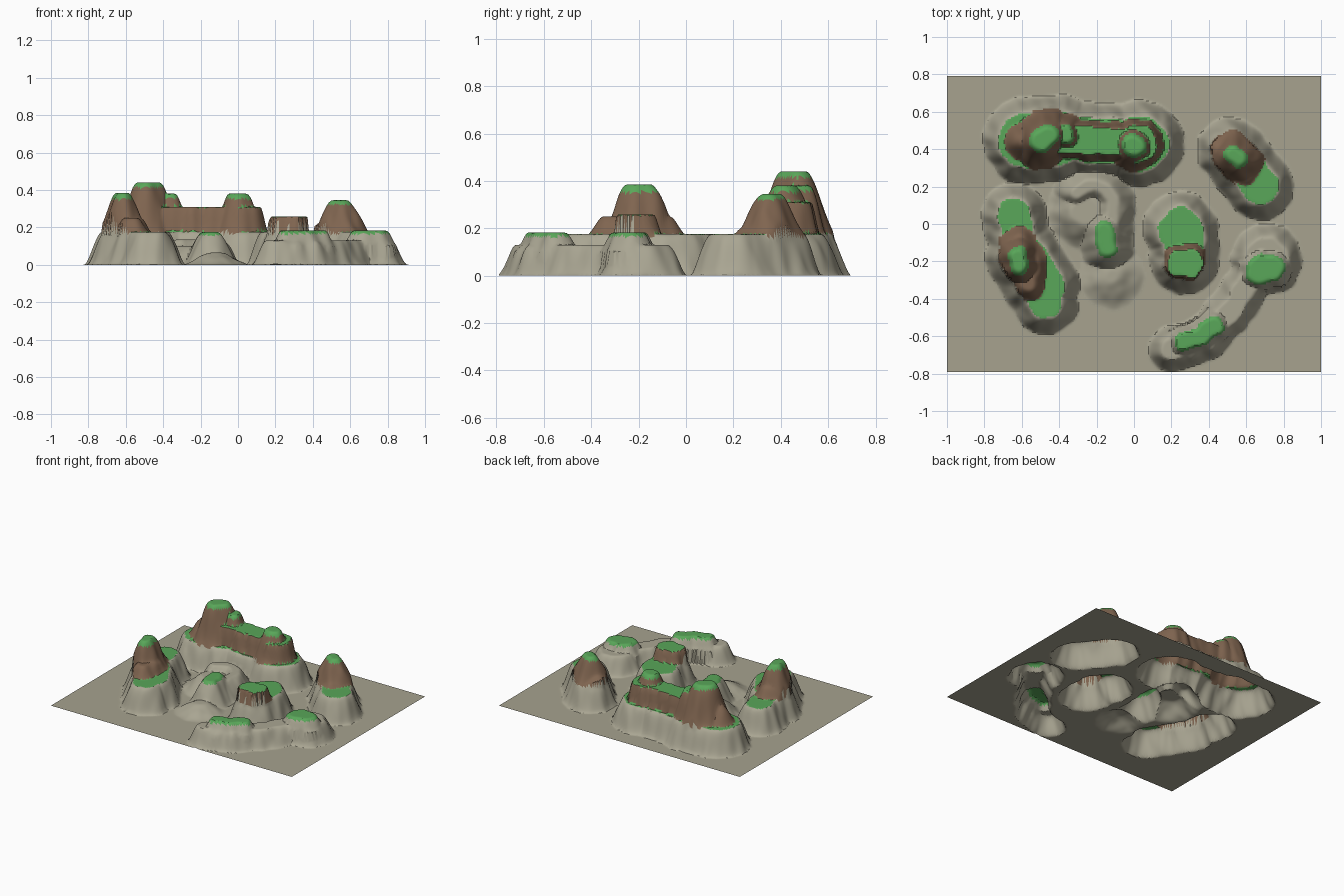
import bpy, bmesh, math
from mathutils import Vector, noise

if "Cube" in bpy.data.objects:
    bpy.data.objects.remove(bpy.data.objects["Cube"])

# ---- colours (linear) ----
GROUND, STONE, BROWN, GREEN = range(4)
mats = []
for name, c in (("ground_olive", (0.385, 0.365, 0.275)), ("stone_grey", (0.40, 0.38, 0.29)),
                ("earth_brown", (0.215, 0.13, 0.08)), ("grass_green", (0.10, 0.385, 0.10))):
    m = bpy.data.materials.new(name)
    m.diffuse_color = (*c, 1)
    m.use_nodes = True
    m.node_tree.nodes["Principled BSDF"].inputs["Base Color"].default_value = m.diffuse_color
    mats.append(m)

PLATEAU = .175
layers = []


def layer(path, r, w, lo, hi, side, top, start):
    """Rounded ridge along a path: flat radius r, slope width w, top colour above 'start'."""
    layers.append((path if len(path) > 1 else path * 2, r, w, lo, hi, side, top, start))


def plateau(r, *path):
    layer(path, r, .09, 0, PLATEAU, STONE, GREEN, .98)


def cone(r, w, top, grass, *path):
    layer(path, r, w, PLATEAU - .01, top, BROWN, GREEN, grass)


def ledge(r, top, *path):
    layer(path, r, .04, PLATEAU - .005, top, BROWN, GREEN, .95)


def ridge(r, w, top, *path):
    layer(path, r, w, 0, top, STONE, STONE, 2)


def hump(r, *path):
    layer(path, r, .06, .10, .182, STONE, GREEN, .70)


# long back mesa with a ledge, a brown shoulder and three peaks
plateau(.145, (-.575, .445), (-.40, .46))
plateau(.115, (-.40, .46), (.07, .43))
plateau(.145, (.03, .43))
ledge(.07, .31, (-.45, .46), (.05, .43))
ledge(.10, .31, (.02, .43))
cone(.02, .10, .30, 2, (-.585, .44), (-.40, .46))
cone(.035, .125, .44, .80, (-.50, .44), (-.46, .475))
cone(.035, .09, .38, .80, (-.37, .48))
cone(.04, .11, .38, .76, (0, .42))

# right back hill with one cone
plateau(.095, (.52, .39), (.62, .27), (.675, .20))
cone(.02, .12, .345, .76, (.53, .365), (.565, .345))
cone(.03, .09, .23, 2, (.48, .39), (.58, .31))

# left hill with one tall cone
plateau(.085, (-.64, .05), (-.61, -.15), (-.47, -.42))
plateau(.115, (-.595, -.17), (-.49, -.33))
cone(.022, .115, .385, .74, (-.62, -.17), (-.612, -.22))
cone(.035, .08, .25, 2, (-.62, -.11), (-.56, -.21), (-.57, -.31))

# small centre hill with a flat cap
plateau(.10, (.27, -.04), (.27, -.19))
plateau(.09, (.22, -.03), (.25, .0))
ledge(.07, .258, (.25, -.21), (.30, -.21))

# low curved hill with a grassy tip and a gentle mound in front
arc = [(-.22 + .11 * math.cos(math.radians(a)), .09 + .12 * math.sin(math.radians(a)))
       for a in range(140, -31, -30)]
ridge(.02, .11, .135, *arc, (-.14, -.10))
layer(((-.16, -.04), (-.14, -.13)), .03, .12, 0, PLATEAU, STONE, GREEN, .80)
ridge(.06, .15, .10, (-.26, .07))
ridge(.02, .16, .065, (-.12, -.28))

# crescent ridge at the right front with two grassy humps
ridge(.05, .075, .13, (.20, -.67), (.38, -.61), (.53, -.45), (.64, -.26))
ridge(.11, .085, .13, (.71, -.19))
hump(.035, (.27, -.63), (.36, -.60), (.43, -.545))
hump(.05, (.66, -.25), (.74, -.235))
hump(.03, (.68, -.21))


def edge_distance(x, y, path, r):
    """Distance outside the rounded path (negative means on its flat top)."""
    best = 9
    for (ax, ay), (bx, by) in zip(path, path[1:]):
        dx, dy = bx - ax, by - ay
        n = dx * dx + dy * dy
        t = max(0, min(1, ((x - ax) * dx + (y - ay) * dy) / n)) if n else 0
        best = min(best, math.hypot(x - ax - t * dx, y - ay - t * dy))
    return best - r


def terrain(x, y):
    """Height and colour index at a point; upper layers never spill past their base."""
    z, colour = 0, GROUND
    rough = .014 * noise.noise(Vector((x * 14, y * 14, 3)))
    for path, r, w, lo, hi, side, top, start in layers:
        t = min(1, 1 - (edge_distance(x, y, path, r) + rough) / w)
        if t <= 0 or (lo > .15 and z < .165):
            continue
        h = lo + (hi - lo) * (.6 * t * t * (3 - 2 * t) + .4 * math.sin(t * math.pi / 2) ** 1.5)
        if h > z:
            z, colour = h, (top if t >= start else side)
    return z, colour


# ---- one open terrain sheet ----
NX, NY, HX, HY = 210, 166, 1.0, .79
bm = bmesh.new()
bmesh.ops.create_grid(bm, x_segments=NX, y_segments=NY, size=1)
for v in bm.verts:
    v.co.x *= HX
    v.co.y *= HY
    v.co.z = terrain(v.co.x, v.co.y)[0]
for f in bm.faces:
    c = f.calc_center_median()
    f.material_index = terrain(c.x, c.y)[1]
mesh = bpy.data.meshes.new("hilly_terrain")
bm.to_mesh(mesh)
bm.free()
for m in mats:
    mesh.materials.append(m)
ob = bpy.data.objects.new("hilly_terrain", mesh)
bpy.context.collection.objects.link(ob)
bpy.context.view_layer.objects.active = ob
ob.select_set(True)
bpy.ops.object.shade_smooth_by_angle(angle=math.radians(30))
